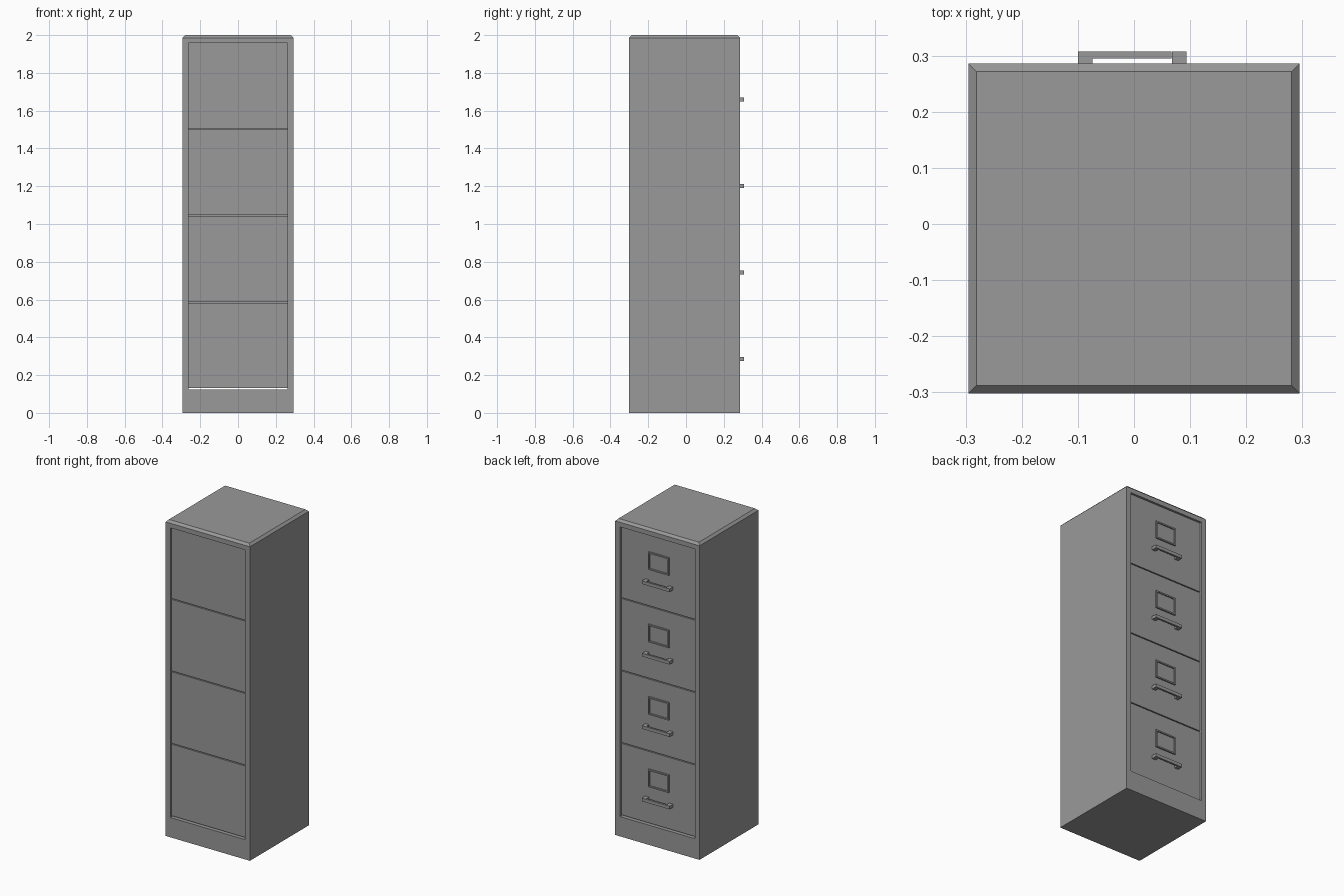
import bpy
import bmesh
from mathutils import Matrix, Vector

if "Cube" in bpy.data.objects:
    bpy.data.objects.remove(bpy.data.objects["Cube"])

# One plain metal colour
grey = bpy.data.materials.new("grey metal")
grey.use_nodes = True
colour = (0.32, 0.32, 0.32, 1)
grey.diffuse_color = colour
grey.node_tree.nodes["Principled BSDF"].inputs["Base Color"].default_value = colour

BACK, FRONT = -0.302, 0.286      # cabinet depth, drawers open towards +y
HALF = 0.295                     # half cabinet width
OPEN_X, OPEN_LOW, OPEN_HIGH = 0.262, 0.125, 1.957
RECESS, PITCH, GAP = 0.014, 0.458, 0.006
FACE = FRONT - RECESS
MID = -0.003                     # fittings sit a touch off centre


def finish(bm, name):
    bmesh.ops.recalc_face_normals(bm, faces=bm.faces)
    mesh = bpy.data.meshes.new(name)
    bm.to_mesh(mesh)
    bm.free()
    mesh.materials.append(grey)
    obj = bpy.data.objects.new(name, mesh)
    bpy.context.collection.objects.link(obj)
    return obj


def add_box(bm, low, high):
    low, high = Vector(low), Vector(high)
    place = Matrix.Translation((low + high) / 2) @ Matrix.Diagonal((high - low).to_4d())
    return bmesh.ops.create_cube(bm, size=1, matrix=place)["verts"]


# Cabinet shell: chamfered top, opening running right through
bm = bmesh.new()
add_box(bm, (-HALF, BACK, 0), (HALF, FRONT, 2))
rim = [e for e in bm.edges if all(v.co.z > 1.9 for v in e.verts)]
bmesh.ops.bevel(bm, geom=rim, offset=0.014, segments=1, affect='EDGES')
bm.normal_update()
ends = [f for f in bm.faces if abs(f.normal.y) > 0.99]
bmesh.ops.inset_individual(bm, faces=ends, thickness=0.03)
for face in ends:
    for v in face.verts:
        v.co.x = OPEN_X if v.co.x > 0 else -OPEN_X
        v.co.z = OPEN_HIGH if v.co.z > 1 else OPEN_LOW
loops = [e for f in ends for e in f.edges]
bmesh.ops.delete(bm, geom=ends, context='FACES_ONLY')
bmesh.ops.bridge_loops(bm, edges=loops)
finish(bm, "cabinet_shell")

for i in range(4):
    base = OPEN_LOW + i * PITCH
    tag = str(i + 1)

    # Drawer body
    bm = bmesh.new()
    add_box(bm, (-OPEN_X, BACK + RECESS, base + GAP), (OPEN_X, FACE, base + PITCH))
    finish(bm, "drawer_" + tag)

    # Divider set back in the gap under each upper drawer
    if i:
        bm = bmesh.new()
        add_box(bm, (-OPEN_X, BACK + 0.03, base), (OPEN_X, FACE - RECESS, base + GAP))
        finish(bm, "divider_" + tag)

    # Pull handle: two legs and a bar
    z0, z1 = base + 0.15, base + 0.17
    bm = bmesh.new()
    add_box(bm, (MID - 0.072, 0.295, z0), (MID + 0.07, 0.307, z1))
    for side in (-1, 1):
        x = MID + side * 0.084
        add_box(bm, (x - 0.013, FACE, z0), (x + 0.013, 0.307, z1))
    finish(bm, "handle_" + tag)

    # Label holder: raised plate with a sunken card area
    bm = bmesh.new()
    add_box(bm, (MID - 0.072, FACE, base + 0.237), (MID + 0.072, FACE + 0.009, base + 0.349))
    bm.normal_update()
    card = [f for f in bm.faces if f.normal.y > 0.9]
    bmesh.ops.inset_individual(bm, faces=card, thickness=0.012)
    for v in card[0].verts:
        v.co.y -= 0.007
    # The step between rim and card becomes a straight wall
    wall = bmesh.ops.inset_individual(bm, faces=card, thickness=0.0005)
    for f in wall["faces"]:
        for v in f.verts:
            if v not in card[0].verts:
                v.co.y = FACE + 0.009
    finish(bm, "label_holder_" + tag)
